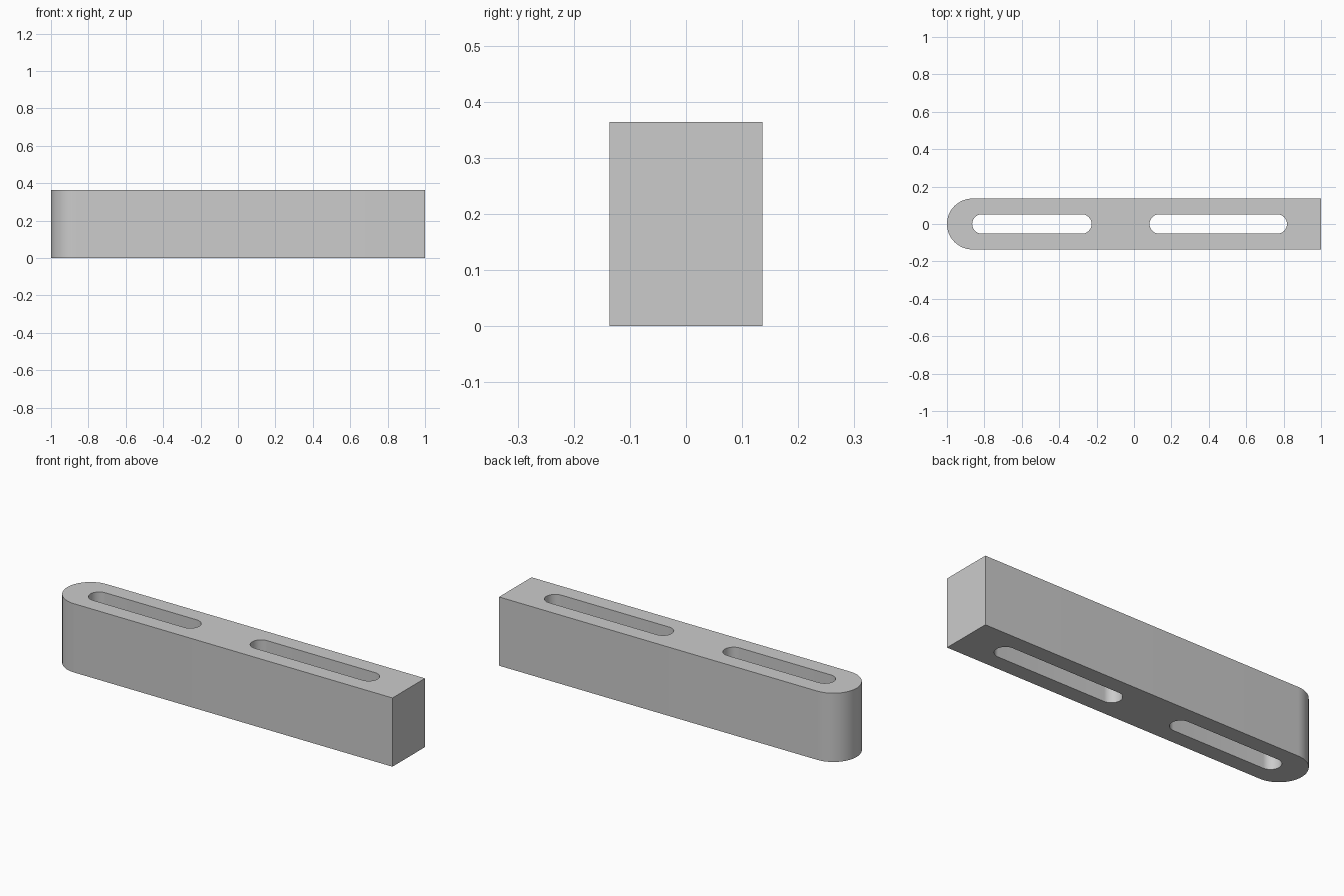
import bpy
import bmesh
from math import pi, sin, cos, radians

HEIGHT = 0.364
RADIUS = 0.136
SLOT_RADIUS = 0.052
SLOTS = [(-0.865, -0.227), (0.083, 0.818)]   # x extent of each slot
ARC_STEPS = 24

cube = bpy.data.objects.get("Cube")
if cube:
    bpy.data.objects.remove(cube, do_unlink=True)

grey = bpy.data.materials.new("light grey")
grey.use_nodes = True
colour = (0.6, 0.6, 0.6, 1)
grey.diffuse_color = colour
grey.node_tree.nodes["Principled BSDF"].inputs["Base Color"].default_value = colour


def arc(cx, r, start):
    """Half circle of points, counter-clockwise from the start angle."""
    angles = [start + pi * i / ARC_STEPS for i in range(ARC_STEPS + 1)]
    return [(cx + r * cos(a), r * sin(a)) for a in angles]


def prism(name, outline, z0, z1):
    """Extrude a flat outline straight up."""
    bm = bmesh.new()
    base = bm.faces.new([bm.verts.new((x, y, z0)) for x, y in outline])
    top = bmesh.ops.extrude_face_region(bm, geom=[base])["geom"]
    verts = [v for v in top if isinstance(v, bmesh.types.BMVert)]
    bmesh.ops.translate(bm, vec=(0, 0, z1 - z0), verts=verts)
    bmesh.ops.recalc_face_normals(bm, faces=bm.faces)
    mesh = bpy.data.meshes.new(name)
    bm.to_mesh(mesh)
    bm.free()
    mesh.materials.append(grey)
    obj = bpy.data.objects.new(name, mesh)
    bpy.context.collection.objects.link(obj)
    return obj


# Bar: rounded at one end, square at the other
bar = prism("slotted_bar",
            arc(RADIUS - 1, RADIUS, pi / 2) + [(1, -RADIUS), (1, RADIUS)],
            0, HEIGHT)
bpy.ops.object.select_all(action="DESELECT")
bar.select_set(True)
bpy.context.view_layer.objects.active = bar

# Two round-ended slots cut right through
for x0, x1 in SLOTS:
    r = SLOT_RADIUS
    cutter = prism("slot_cutter",
                   arc(x0 + r, r, pi / 2) + arc(x1 - r, r, -pi / 2),
                   -0.1, HEIGHT + 0.1)
    cutter.hide_render = True
    cut = bar.modifiers.new("slot", "BOOLEAN")
    cut.operation = "DIFFERENCE"
    cut.solver = "EXACT"
    cut.object = cutter
    bpy.ops.object.modifier_apply(modifier=cut.name)
    bpy.data.objects.remove(cutter, do_unlink=True)

# Smooth round walls, crisp rims
bpy.ops.object.shade_smooth_by_angle(angle=radians(30))
